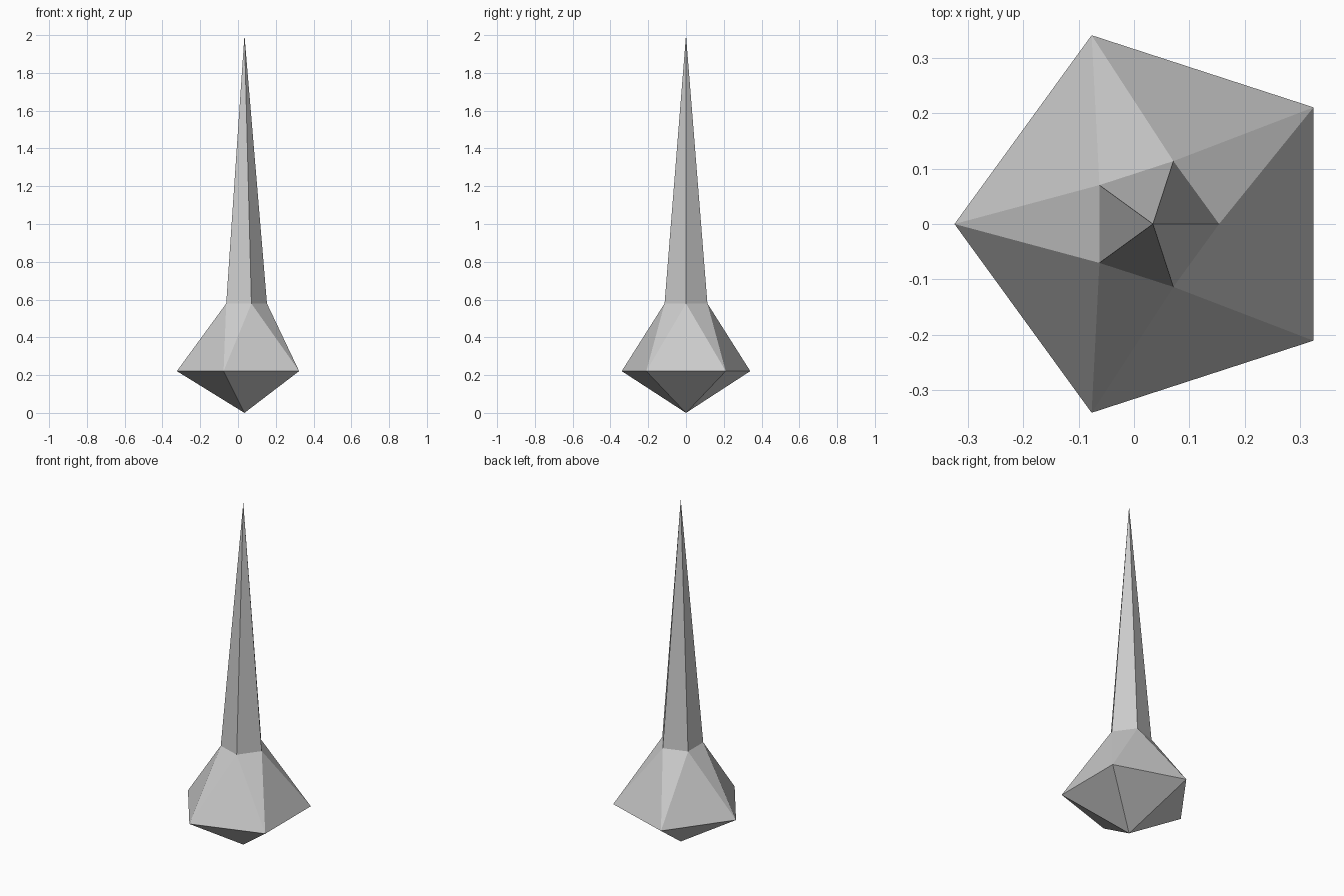
import bpy
import bmesh

if "Cube" in bpy.data.objects:
    bpy.data.objects.remove(bpy.data.objects["Cube"])

RADIUS = 0.4
HEIGHT = 2.0
NECK_SCALE = 1 / 3

# Spike: a 20-sided ball with its upper ring pinched and its top drawn out
bm = bmesh.new()
bmesh.ops.create_icosphere(bm, subdivisions=1, radius=RADIUS)
for v in bm.verts:
    if v.co.z > 0.9 * RADIUS:
        v.co.z = HEIGHT - RADIUS      # long tip
    elif v.co.z > 0:
        v.co.x *= NECK_SCALE          # narrow neck
        v.co.y *= NECK_SCALE

# Stand on the ground and centre the footprint
xs = [v.co.x for v in bm.verts]
bmesh.ops.translate(bm, verts=bm.verts, vec=(-(min(xs) + max(xs)) / 2, 0, RADIUS))

mesh = bpy.data.meshes.new("spike")
bm.to_mesh(mesh)
bm.free()
spike = bpy.data.objects.new("spike", mesh)
bpy.context.collection.objects.link(spike)
